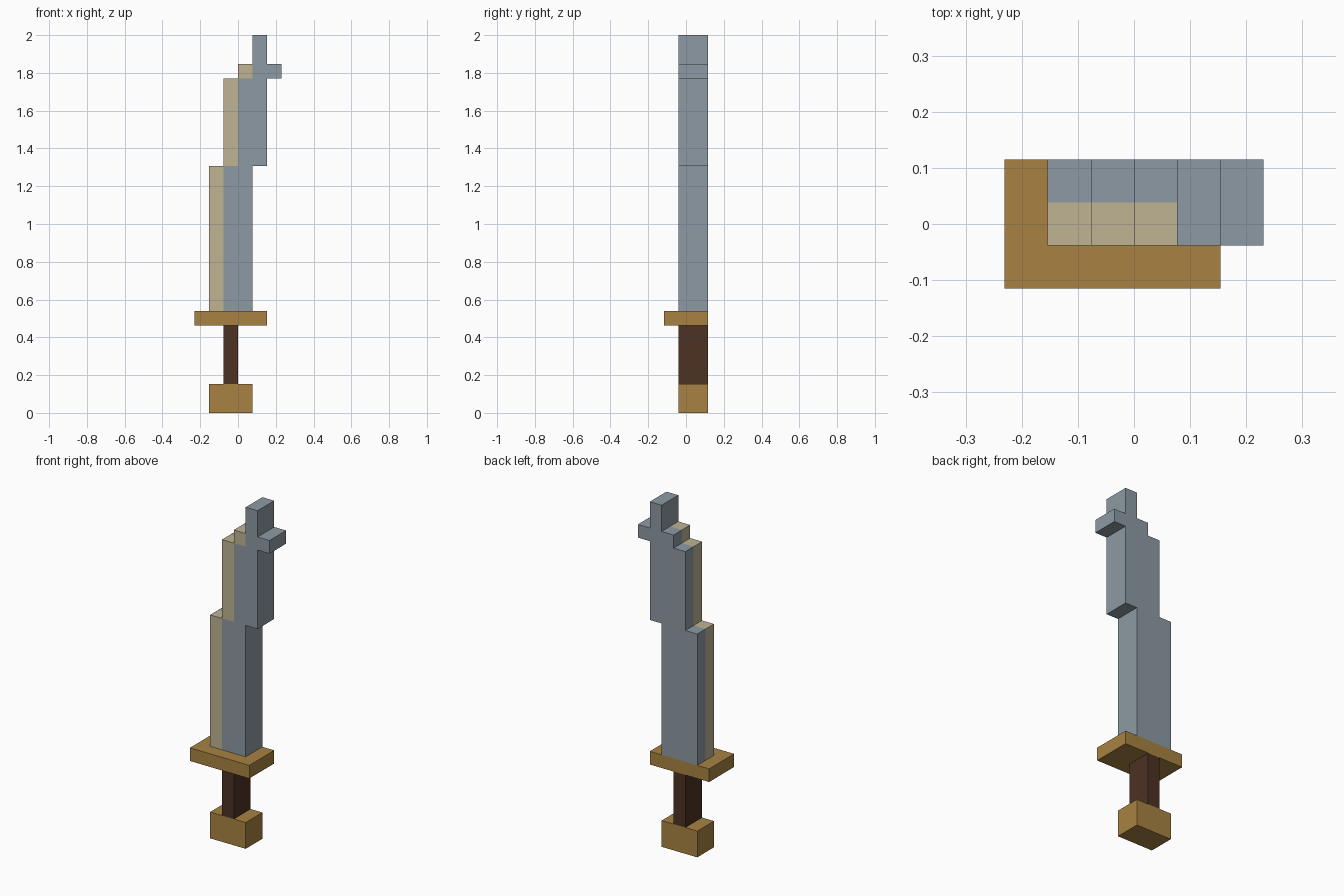
import bpy
import bmesh
from mathutils import Vector

cube = bpy.data.objects.get("Cube")
if cube:
    bpy.data.objects.remove(cube, do_unlink=True)

# The sword sits on a block grid, 6 x 3 x 26 blocks
U = 2 / 26
ORIGIN = Vector((3, 1.5, 0))


def material(name, rgb):
    """Flat material from 0-255 sRGB values."""
    linear = [((c / 255 + 0.055) / 1.055) ** 2.4 for c in rgb] + [1]
    mat = bpy.data.materials.new(name)
    mat.use_nodes = True
    mat.diffuse_color = linear
    mat.node_tree.nodes["Principled BSDF"].inputs["Base Color"].default_value = linear
    return mat


steel = material("steel", (141, 154, 163))
bone = material("pale edge", (191, 179, 148))
brass = material("brass", (168, 130, 66))
leather = material("dark leather", (77, 50, 35))


def finish(name, bm, mats):
    mesh = bpy.data.meshes.new(name)
    bm.to_mesh(mesh)
    bm.free()
    for mat in mats:
        mesh.materials.append(mat)
    obj = bpy.data.objects.new(name, mesh)
    bpy.context.collection.objects.link(obj)
    return obj


def block(name, low, high, mat):
    """Box between two grid corners."""
    low, high = Vector(low), Vector(high)
    bm = bmesh.new()
    bmesh.ops.create_cube(bm, size=1)
    for v in bm.verts:
        v.co = ((low + high) / 2 + v.co * (high - low) - ORIGIN) * U
    return finish(name, bm, [mat])


# Hilt
block("pommel", (1, 1, 0), (4, 3, 2), brass)
block("grip", (2, 1, 2), (3, 3, 6), leather)
block("guard", (0, 0, 6), (5, 3, 7), brass)

# Blade: stacked rows as (first column, last column, bottom, top, has pale edge)
ROWS = [(1, 4, 7, 17, True), (2, 5, 17, 23, True),
        (3, 6, 23, 24, True), (4, 5, 24, 26, False)]
cells = {}
for x0, x1, z0, z1, edged in ROWS:
    for x in range(x0, x1):
        for y in (1, 2):
            for z in range(z0, z1):
                # pale edge runs along the front of each row's first column
                cells[x, y, z] = int(edged and x == x0 and y == 1)

# Keep only the outer skin of the filled cells
bm = bmesh.new()
for cell, index in cells.items():
    for axis in range(3):
        for side in (-1, 1):
            step = Vector((0, 0, 0))
            step[axis] = side
            if tuple(int(c) for c in Vector(cell) + step) in cells:
                continue
            u, v = Vector((0, 0, 0)), Vector((0, 0, 0))
            u[(axis + 1) % 3] = 0.5
            v[(axis + 2) % 3] = 0.5 * side
            centre = Vector(cell) + Vector((0.5, 0.5, 0.5)) + step / 2 - ORIGIN
            corners = [centre - u - v, centre + u - v, centre + u + v, centre - u + v]
            face = bm.faces.new([bm.verts.new(c * U) for c in corners])
            face.material_index = index
bmesh.ops.remove_doubles(bm, verts=bm.verts, dist=U / 100)
bmesh.ops.dissolve_limit(bm, angle_limit=0.01, verts=bm.verts, edges=bm.edges,
                         delimit={'MATERIAL'})
finish("blade", bm, [steel, bone])
